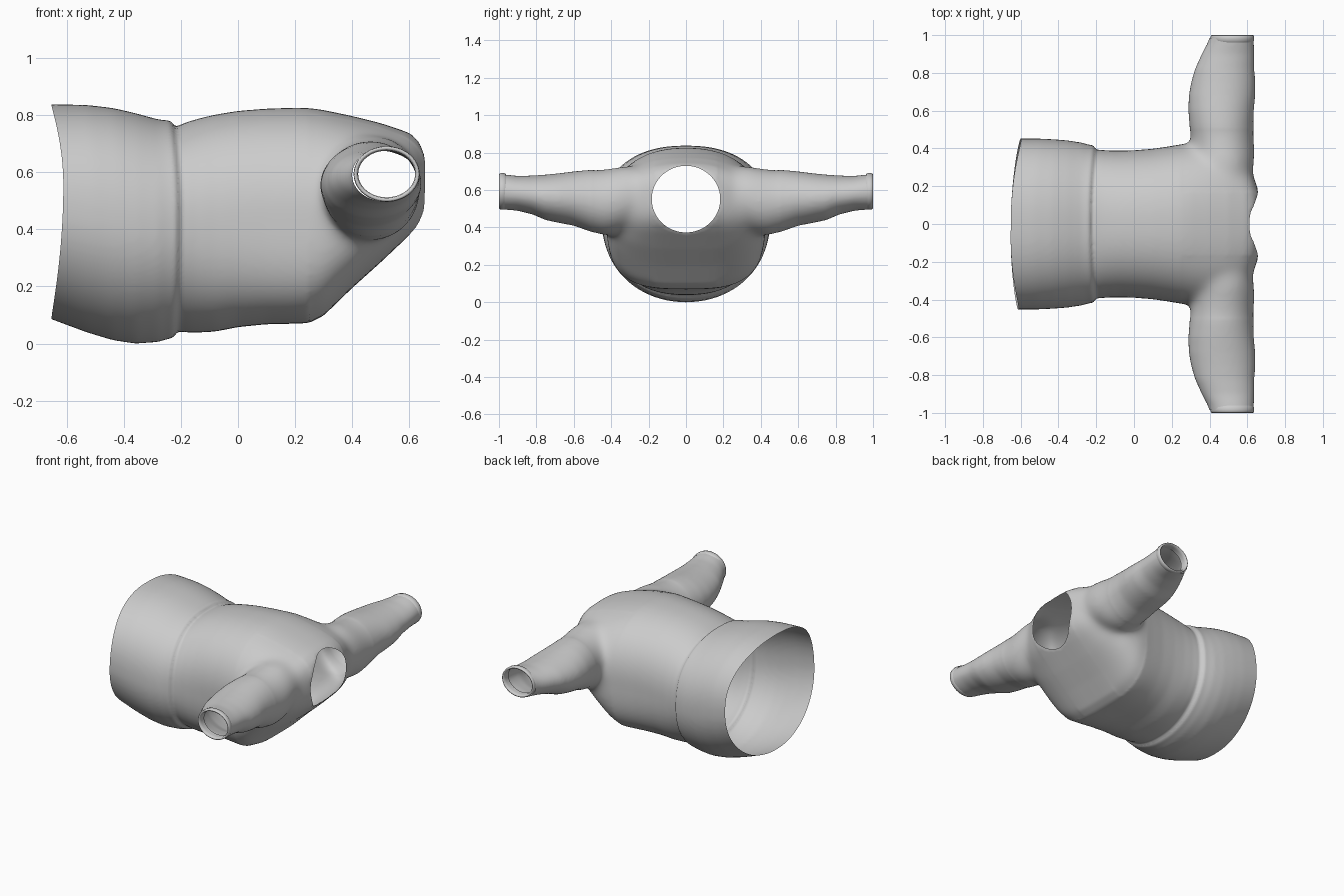
import bpy, bmesh
from math import sin, cos, pi, exp, tanh, copysign

if "Cube" in bpy.data.objects:
    bpy.data.objects.remove(bpy.data.objects["Cube"])


def loft(name, sections, axis, n_top=2.0, n_low=lambda p: 2.0, caps=True, seg=96):
    """Tube along an axis. Section = (position, a_min, a_max, z_min, z_max)."""
    bm = bmesh.new()
    rings = []
    for p, a0, a1, z0, z1 in sections:
        ring = []
        for i in range(seg):
            t = 2 * pi * i / seg
            c, s = cos(t), sin(t)
            n = n_top if s >= 0 else n_low(p)
            a = (a0 + a1) / 2 + (a1 - a0) / 2 * copysign(abs(c) ** (2 / n), c)
            z = (z0 + z1) / 2 + (z1 - z0) / 2 * copysign(abs(s) ** (2 / n), s)
            ring.append(bm.verts.new((p, a, z) if axis == 'X' else (a, p, z)))
        rings.append(ring)
    for r, q in zip(rings, rings[1:]):
        for i in range(seg):
            j = (i + 1) % seg
            bm.faces.new((r[i], r[j], q[j], q[i]))
    if caps:
        bm.faces.new(rings[0])
        bm.faces.new(rings[-1])
    bmesh.ops.recalc_face_normals(bm, faces=bm.faces[:])
    me = bpy.data.meshes.new(name)
    bm.to_mesh(me)
    bm.free()
    ob = bpy.data.objects.new(name, me)
    bpy.context.collection.objects.link(ob)
    return ob


# Torso tube: x, half width, bottom, top (boxier underside towards the chest)
torso = [(-.66, .45, .11, .838), (-.605, .452, .085, .838), (-.5, .452, .04, .836),
         (-.42, .448, .012, .825), (-.35, .442, 0, .806), (-.28, .43, .008, .782),
         (-.22, .408, .033, .768), (-.15, .392, .037, .786), (-.08, .388, .042, .802),
         (0, .39, .058, .815), (.1, .398, .068, .823), (.2, .413, .07, .826),
         (.25, .422, .072, .825), (.3, .428, .098, .818), (.4, .424, .195, .797),
         (.5, .395, .285, .772), (.59, .325, .37, .742), (.625, .27, .405, .722),
         (.66, .18, .45, .69)]
body = loft("garment_body", [(x, -w, w, b, t) for x, w, b, t in torso], 'X', 2.3,
            lambda x: 2.05 + 1.15 * min(max((x + .25) / .4, 0), 1))

# Both sleeves as one tube through the shoulders: y, x range, z range
half = [(.15, .36, .60, .46, .70), (.25, .33, .625, .42, .725), (.33, .31, .638, .385, .73),
        (.39, .303, .64, .362, .718),
        (.45, .300, .635, .358, .71), (.53, .293, .632, .385, .707), (.6, .288, .634, .41, .70),
        (.68, .29, .642, .425, .69), (.75, .302, .643, .44, .683), (.82, .322, .637, .47, .678),
        (.9, .358, .637, .49, .676), (.96, .39, .635, .495, .683), (1.02, .41, .633, .50, .688)]
full = [(-s[0], *s[1:]) for s in reversed(half)] + half
sleeves = loft("sleeve_helper", full, 'Y')
sleeves.hide_render = True

# Merge into one skin
m = body.modifiers.new("union", 'BOOLEAN')
m.operation, m.solver, m.object = 'UNION', 'EXACT', sleeves
m = body.modifiers.new("remesh", 'REMESH')
m.mode, m.voxel_size = 'VOXEL', .01
m = body.modifiers.new("smooth", 'SMOOTH')
m.factor, m.iterations = .5, 14
bpy.context.view_layer.update()
dg = bpy.context.evaluated_depsgraph_get()
skin = bpy.data.meshes.new_from_object(body.evaluated_get(dg))
body.modifiers.clear()
body.data = skin
bpy.data.objects.remove(sleeves)

bm = bmesh.new()
bm.from_mesh(skin)

# Soft blend at shoulders and armpits
blend = [v for v in bm.verts if .17 < abs(v.co.y) < .5 and v.co.x > .25]
for _ in range(45):
    bmesh.ops.smooth_vert(bm, verts=blend, factor=.5,
                          use_axis_x=True, use_axis_y=True, use_axis_z=True)

# Open the rear and the sleeve ends
for co, no in (((-.605, 0, 0), (-1, 0, 0)), ((0, .985, 0), (0, 1, 0)), ((0, -.985, 0), (0, -1, 0))):
    bmesh.ops.bisect_plane(bm, geom=bm.verts[:] + bm.edges[:] + bm.faces[:],
                           plane_co=co, plane_no=no, clear_outer=True)

# Neck opening, with its rim snapped to an ellipse
def neck(v):
    return ((v.co.y / .183) ** 2 + ((v.co.z - .552) / .178) ** 2) ** .5

inside = [v for v in bm.verts if v.co.x > .45 and neck(v) < 1]
bmesh.ops.delete(bm, geom=inside, context='VERTS')
rim = [v for v in bm.verts if v.is_boundary and v.co.x > .45 and abs(v.co.y) < .3]
for v in rim:
    k = neck(v)
    v.co.y /= k
    v.co.z = .552 + (v.co.z - .552) / k
for _ in range(6):
    new = {}
    for v in rim:
        near = [e.other_vert(v) for e in v.link_edges if e.is_boundary]
        new[v] = (v.co.x + sum(o.co.x for o in near)) / (1 + len(near))
    for v, x in new.items():
        v.co.x = x

# Curved rear hem and the soft stepped seam around the waist
for v in bm.verts:
    if v.co.x < -.3:
        h = v.co.z - .55
        u = min(abs(h) / (.285 if h > 0 else .46), 1)
        v.co.x += (.015 * v.co.y - .047 * u * u) * (-.3 - v.co.x) / .305
    if v.co.x < .1:
        u = (v.co.z - .45) / .38
        d = v.co.x + .207 + (.03 if u > 0 else .01) * u * u
        push = -.014 * tanh(d / .012) * exp(-abs(d) / .035)
        r = (v.co.y ** 2 + (v.co.z - .42) ** 2) ** .5
        v.co.y *= 1 + push / r
        v.co.z += (v.co.z - .42) * push / r
low = min(v.co.z for v in bm.verts)
for v in bm.verts:
    v.co.z -= low
bm.to_mesh(skin)
bm.free()

# Turned-in sleeve cuffs
parts = [body]
for side, label in ((1, "left"), (-1, "right")):
    rows = []
    for y, g in ((.962, -.004), (.97, .002), (.985, .003), (.997, .001), (1, -.004),
                 (.996, -.01), (.98, -.013), (.95, -.012)):
        rows.append((side * y, .408 - g, .633 + g, .499 - g, .688 + g))
    parts.append(loft(label + "_cuff", rows, 'Y', caps=False))

for ob in parts:
    for p in ob.data.polygons:
        p.use_smooth = True
